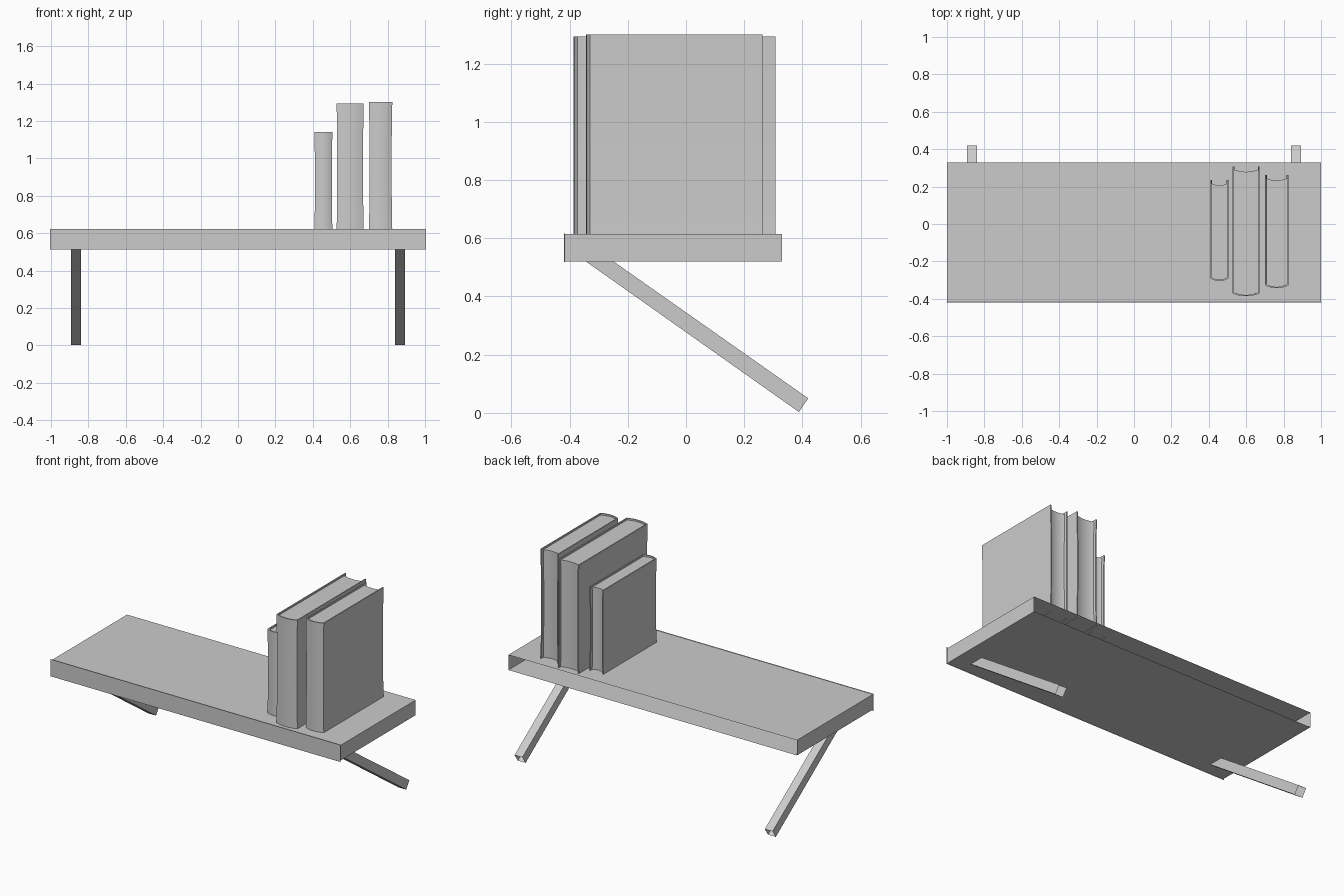
import bpy, bmesh, math
from mathutils import Vector

if "Cube" in bpy.data.objects:
    bpy.data.objects.remove(bpy.data.objects["Cube"])


def finish(name, bm, smooth=False):
    bmesh.ops.recalc_face_normals(bm, faces=bm.faces)
    me = bpy.data.meshes.new(name)
    bm.to_mesh(me)
    bm.free()
    ob = bpy.data.objects.new(name, me)
    bpy.context.collection.objects.link(ob)
    if smooth:
        bpy.context.view_layer.objects.active = ob
        ob.select_set(True)
        bpy.ops.object.shade_smooth_by_angle(angle=math.radians(30))
        ob.select_set(False)
    return ob


def loft(rings, cap=True):
    """Skin closed rings of points, optionally capping both ends."""
    bm = bmesh.new()
    vs = [[bm.verts.new(p) for p in r] for r in rings]
    n = len(vs[0])
    for a, b in zip(vs, vs[1:]):
        for i in range(n):
            j = (i + 1) % n
            bm.faces.new((a[i], a[j], b[j], b[i]))
    if cap:
        bm.faces.new(vs[0])
        bm.faces.new(vs[-1])
    return bm


# shelf board: hollow shell, open at the wall side, with softened edges
Y0, Y1, Z0, Z1 = -0.42, 0.33, 0.52, 0.615
rings = [[(x, y, z) for x, z in ((-1, Z0), (1, Z0), (1, Z1), (-1, Z1))] for y in (Y0, Y1)]
bm = loft(rings)
bm.faces.ensure_lookup_table()
bmesh.ops.delete(bm, geom=[bm.faces[-1]], context='FACES_ONLY')
front = [e for e in bm.edges if all(v.co.y < Y0 + 0.01 for v in e.verts)]
bmesh.ops.bevel(bm, geom=front, offset=0.006, segments=2, profile=0.5, affect='EDGES')
finish("shelf_board", bm)

# slanted square-tube braces, open at the lower end
for side, name in ((-1, "left_brace"), (1, "right_brace")):
    xa, xb = side * 0.84, side * 0.894
    ends = (((-0.345, 0.521), (-0.25, 0.521)), ((0.388, 0.003), (0.42, 0.05)))
    rings = [[(xa, *lo), (xb, *lo), (xb, *hi), (xa, *hi)] for lo, hi in ends]
    finish(name, loft(rings, cap=False))


def arc(xa, xb, y, bulge, n=8):
    """Shallow curve from xa to xb, dipping toward -y by bulge."""
    return [(xa + (xb - xa) * i / n, y - bulge * (1 - (2 * i / n - 1) ** 2))
            for i in range(n + 1)]


# books: wrapped cover with rounded spine, recessed page block
def book(name, xa, xb, ya, yb, top):
    base, t, bulge = 0.612, 0.007, 0.014
    mid = (xa + xb) / 2
    outer = [(xa, yb)] + arc(xa, xb, ya + bulge, bulge) + [(xb, yb)]
    inner = [(xb - t, yb)] + arc(xb - t, xa + t, ya + bulge + t, bulge) + [(xa + t, yb)]
    # covers pinch in slightly away from top and bottom
    rings = []
    for f in (0, 0.08, 0.3, 0.7, 0.92, 1):
        k = 0.004 * min(1, 4 * f * (1 - f))
        rings.append([(x - math.copysign(k, x - mid) * min(1, abs(x - mid) / (xb - xa) * 2),
                       y, base + (top - base) * f) for x, y in outer + inner])
    finish(name + "_cover", loft(rings), True)

    pages = arc(xa + t - 0.003, xb - t + 0.003, ya + bulge + t, bulge) \
        + arc(xb - t + 0.003, xa + t - 0.003, yb - 0.016, 0.013)
    finish(name + "_pages", loft([[(x, y, z) for x, y in pages]
                                  for z in (base + 0.004, top - 0.01)]), True)


book("small_book", 0.408, 0.505, -0.305, 0.235, 1.14)
book("thick_book", 0.527, 0.672, -0.386, 0.308, 1.294)
book("tall_book", 0.7, 0.825, -0.343, 0.262, 1.3)
